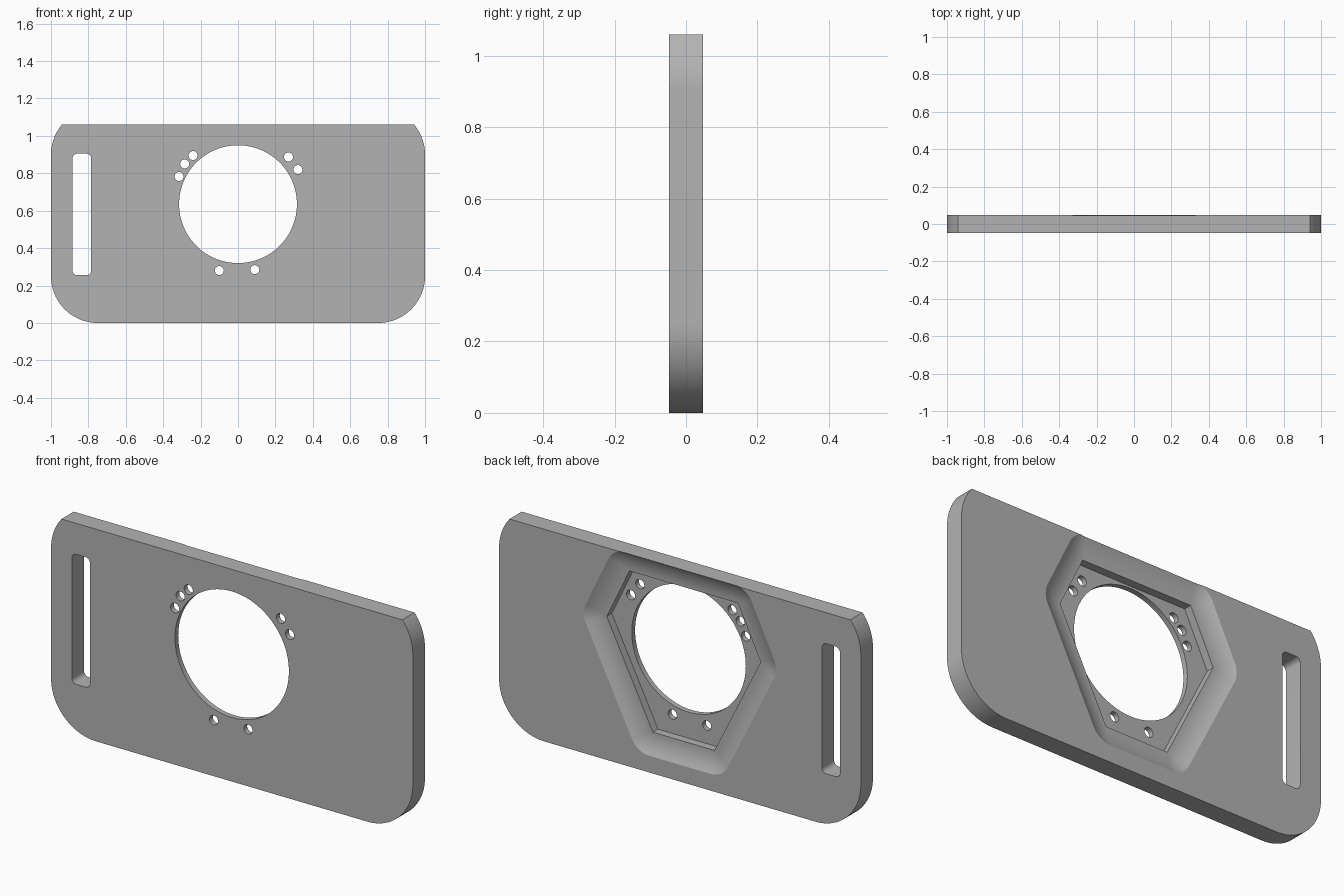
import bpy, bmesh
from math import sin, cos, pi, sqrt, atan2
from mathutils import Vector

cube = bpy.data.objects.get("Cube")
if cube:
    bpy.data.objects.remove(cube)

HALF = 0.048            # half the plate thickness
TOP = 1.06              # plate height
CENTRE = (0, 0.635)     # centre of the large opening

grey = bpy.data.materials.new("mid_grey")
grey.use_nodes = True
grey.diffuse_color = (0.45, 0.45, 0.45, 1)
grey.node_tree.nodes["Principled BSDF"].inputs["Base Color"].default_value = grey.diffuse_color


def rounded(corners, r, steps):
    """Convex counter-clockwise corners, pushed outwards by r with round corners."""
    pts = []
    n = len(corners)
    for i in range(n):
        a, b, c = (Vector(corners[(i + k) % n]) for k in (-1, 0, 1))
        d0, d1 = b - a, c - b
        start = atan2(-d0.x, d0.y)
        turn = (atan2(-d1.x, d1.y) - start) % (2 * pi)
        for s in range(steps + 1):
            t = start + turn * s / steps
            pts.append((b.x + r * cos(t), b.y + r * sin(t)))
    return pts


def box(x0, x1, z0, z1, r):
    return [(x0 + r, z0 + r), (x1 - r, z0 + r), (x1 - r, z1 - r), (x0 + r, z1 - r)]


def circle(x, z, r, n):
    return [(x + r * cos(2 * pi * i / n), z + r * sin(2 * pi * i / n)) for i in range(n)]


def loft(name, sections):
    """Solid through (outline, y) sections ordered from front to back."""
    bm = bmesh.new()
    rings = [[bm.verts.new((x, y, z)) for x, z in pts] for pts, y in sections]
    bm.faces.new(rings[0])
    bm.faces.new(rings[-1][::-1])
    n = len(rings[0])
    for a, b in zip(rings, rings[1:]):
        for i in range(n):
            bm.faces.new((a[i], b[i], b[(i + 1) % n], a[(i + 1) % n]))
    bmesh.ops.recalc_face_normals(bm, faces=bm.faces)
    me = bpy.data.meshes.new(name)
    bm.to_mesh(me)
    bm.free()
    me.materials.append(grey)
    ob = bpy.data.objects.new(name, me)
    bpy.context.collection.objects.link(ob)
    return ob


def prism(name, pts, y0, y1):
    return loft(name, [(pts, y0), (pts, y1)])


# Plate: a rounded rectangle with its top trimmed flat
R = 0.25
outline = [p for p in rounded(box(-1, 1, 0, TOP + 0.09, R), R, 24) if p[1] < TOP]
edge = 1 - R + sqrt(R * R - (R - 0.09) ** 2)
split = next(i for i, p in enumerate(outline) if p[1] > 0.5 and p[0] < 0)
outline[split:split] = [(edge, TOP), (-edge, TOP)]
plate = prism("plate", outline, -HALF, HALF)

# Six-sided pocket in the back: straight wall, then a shallow cove
hexagon = [(-0.17, 0.19), (0.17, 0.19), (0.425, 0.70), (0.30, 0.96), (-0.30, 0.96), (-0.425, 0.70)]
FLOOR, COVE, WIDTH = -0.022, 0.03, 0.106
rad = (WIDTH ** 2 + COVE ** 2) / (2 * COVE)
sections = [(rounded(hexagon, 0.0005, 8), FLOOR)]
for s in range(10):
    w = WIDTH * s / 9
    sections.append((rounded(hexagon, w + 0.0005, 8), HALF - COVE + rad - sqrt(rad * rad - w * w)))
sections.append((sections[-1][0], HALF + 0.05))
cutters = [loft("pocket_cutter", sections)]

# Through openings: lens hole, strap slot and small screw holes
cutters.append(prism("opening_cutter", circle(*CENTRE, 0.315, 96), -0.2, 0.2))
cutters.append(prism("slot_cutter", rounded(box(-0.885, -0.785, 0.255, 0.905, 0.025), 0.025, 6), -0.2, 0.2))
for x, z in [(-0.1, 0.28), (0.09, 0.285), (0.27, 0.887), (0.32, 0.82),
             (-0.24, 0.895), (-0.285, 0.85), (-0.315, 0.783)]:
    cutters.append(prism("screw_hole_cutter", circle(x, z, 0.024, 24), -0.2, 0.2))

bpy.context.view_layer.objects.active = plate
for c in cutters:
    mod = plate.modifiers.new("cut", "BOOLEAN")
    mod.operation, mod.solver, mod.object = "DIFFERENCE", "EXACT", c
    bpy.ops.object.modifier_apply(modifier=mod.name)
    bpy.data.objects.remove(c)

# Smooth the curved walls, keep hard edges crisp
bpy.ops.object.select_all(action="DESELECT")
plate.select_set(True)
bpy.ops.object.shade_smooth_by_angle(angle=0.35)
